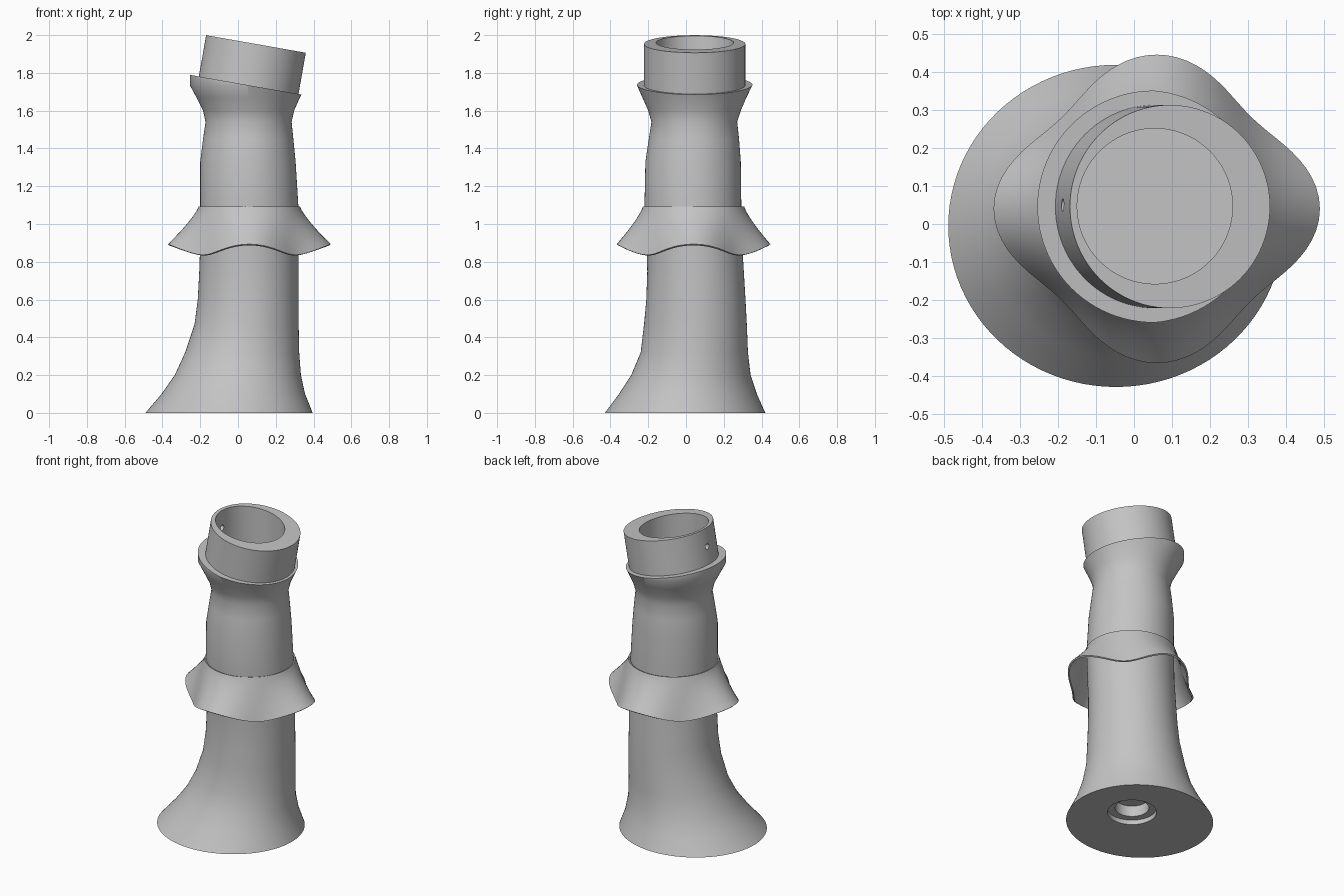
import bpy, bmesh, math
from mathutils import Matrix, Vector

if "Cube" in bpy.data.objects:
    bpy.data.objects.remove(bpy.data.objects["Cube"])

grey = bpy.data.materials.new("stone_grey")
grey.diffuse_color = (0.55, 0.55, 0.55, 1)
grey.use_nodes = True
grey.node_tree.nodes["Principled BSDF"].inputs["Base Color"].default_value = grey.diffuse_color
CX, CY = 0.055, 0.047          # axis of the bore
TILT = math.radians(10)        # lean of the top rim
AXIS = Vector((math.sin(TILT), 0, math.cos(TILT)))
N = 96


def add_object(name, bm):
    bmesh.ops.recalc_face_normals(bm, faces=bm.faces)
    mesh = bpy.data.meshes.new(name)
    bm.to_mesh(mesh)
    bm.free()
    ob = bpy.data.objects.new(name, mesh)
    bpy.context.collection.objects.link(ob)
    return ob


def loft(bm, rings, caps=True):
    loops = [[bm.verts.new(p) for p in ring] for ring in rings]
    for a, b in zip(loops, loops[1:]):
        for i in range(N):
            j = (i + 1) % N
            bm.faces.new((a[i], a[j], b[j], b[i]))
    if caps:
        bm.faces.new(loops[0][::-1])
        bm.faces.new(loops[-1])


def cylinder(name, centre, radius, length, axis=Vector((0, 0, 1)), sides=N):
    bm = bmesh.new()
    turn = Vector((0, 0, 1)).rotation_difference(axis).to_matrix().to_4x4()
    bmesh.ops.create_cone(bm, cap_ends=True, segments=sides, radius1=radius, radius2=radius,
                          depth=length, matrix=Matrix.Translation(centre) @ turn)
    return add_object(name, bm)


def apply_modifiers(ob):
    bpy.context.view_layer.objects.active = ob
    for mod in list(ob.modifiers):
        bpy.ops.object.modifier_apply(modifier=mod.name)


def cut(ob, cutters):
    for c in cutters:
        mod = ob.modifiers.new("cut", 'BOOLEAN')
        mod.operation, mod.solver, mod.object = 'DIFFERENCE', 'EXACT', c
    apply_modifiers(ob)


def finish(ob, angle=30):
    ob.data.materials.clear()
    ob.data.materials.append(grey)
    bpy.ops.object.select_all(action='DESELECT')
    ob.select_set(True)
    bpy.context.view_layer.objects.active = ob
    bpy.ops.object.shade_smooth_by_angle(angle=math.radians(angle))


# Body: elliptical sections as z, left, right, front, back
SECTIONS = [
    (0.00, -0.49, 0.395, -0.43, 0.42), (0.10, -0.405, 0.355, -0.355, 0.375),
    (0.20, -0.335, 0.333, -0.29, 0.342), (0.32, -0.28, 0.324, -0.24, 0.328),
    (0.47, -0.23, 0.321, -0.222, 0.322), (0.60, -0.213, 0.32, -0.21, 0.315),
    (0.75, -0.205, 0.32, -0.205, 0.306), (0.90, -0.20, 0.32, -0.21, 0.297),
    (1.09, -0.20, 0.32, -0.22, 0.293), (1.33, -0.20, 0.305, -0.215, 0.29),
    (1.45, -0.185, 0.293, -0.197, 0.281), (1.54, -0.172, 0.284, -0.183, 0.271),
    (1.60, -0.185, 0.297, -0.20, 0.29), (1.67, -0.22, 0.328, -0.231, 0.32),
    (1.735, -0.255, 0.36, -0.26, 0.352), (1.87, -0.255, 0.36, -0.26, 0.352)]
rings = []
for z, x0, x1, y0, y1 in SECTIONS:
    rings.append([((x0 + x1) / 2 + (x1 - x0) / 2 * math.cos(2 * math.pi * i / N),
                   (y0 + y1) / 2 + (y1 - y0) / 2 * math.sin(2 * math.pi * i / N), z)
                  for i in range(N)])
bm = bmesh.new()
loft(bm, rings)
# slice the mouth along the leaning plane
res = bmesh.ops.bisect_plane(bm, geom=bm.verts[:] + bm.edges[:] + bm.faces[:],
                             plane_co=(0.04, 0, 1.7375), plane_no=AXIS, clear_outer=True)
bmesh.ops.holes_fill(bm, edges=[e for e in bm.edges if e.is_boundary], sides=0)
body = add_object("body", bm)

# Leaning collar tube
top = Vector((0.095, 0.046, 1.953))
collar = cylinder("collar", top - AXIS * 0.12, 0.268, 0.24, AXIS)

# Cutters: upright bore, stepped socket underneath, pin hole in the collar
bore = cylinder("bore_cutter", (CX, CY, 1.16), 0.205, 2.0)
recess = cylinder("recess_cutter", (CX, CY, 0.0), 0.145, 0.06)
socket = cylinder("socket_cutter", (CX, CY, 0.0), 0.10, 0.20)
side = Vector((math.cos(TILT), 0, -math.sin(TILT)))
pin = cylinder("pin_cutter", (-0.18, 0.05, 1.888), 0.017, 0.16, side, 24)
cut(body, [bore, recess, socket])
cut(collar, [bore, pin])
for c in (bore, recess, socket, pin):
    bpy.data.objects.remove(c)
finish(body)
finish(collar)

# Ruffled skirt: four lobes that swing out and lift between low folds
STEPS = 12
rings = []
for k in range(STEPS + 1):
    t = k / STEPS
    ring = []
    for i in range(N):
        a = 2 * math.pi * i / N
        lobe = 0.5 + 0.5 * math.cos(4 * a)
        hem_r = 0.343 + 0.072 * lobe + 0.012 * math.cos(2 * a) * lobe
        hem_z = 0.835 + 0.055 * lobe
        r = 0.264 + (hem_r - 0.264) * t ** (1 + 0.25 * lobe)
        z = 1.09 + (hem_z - 1.09) * t
        ring.append((CX + 0.005 + r * math.cos(a), CY - 0.007 + r * math.sin(a), z))
    rings.append(ring)
bm = bmesh.new()
loft(bm, rings, caps=False)
skirt = add_object("ruffled_skirt", bm)
shell = skirt.modifiers.new("thickness", 'SOLIDIFY')
shell.thickness, shell.offset = 0.01, 0
apply_modifiers(skirt)
finish(skirt, 40)
